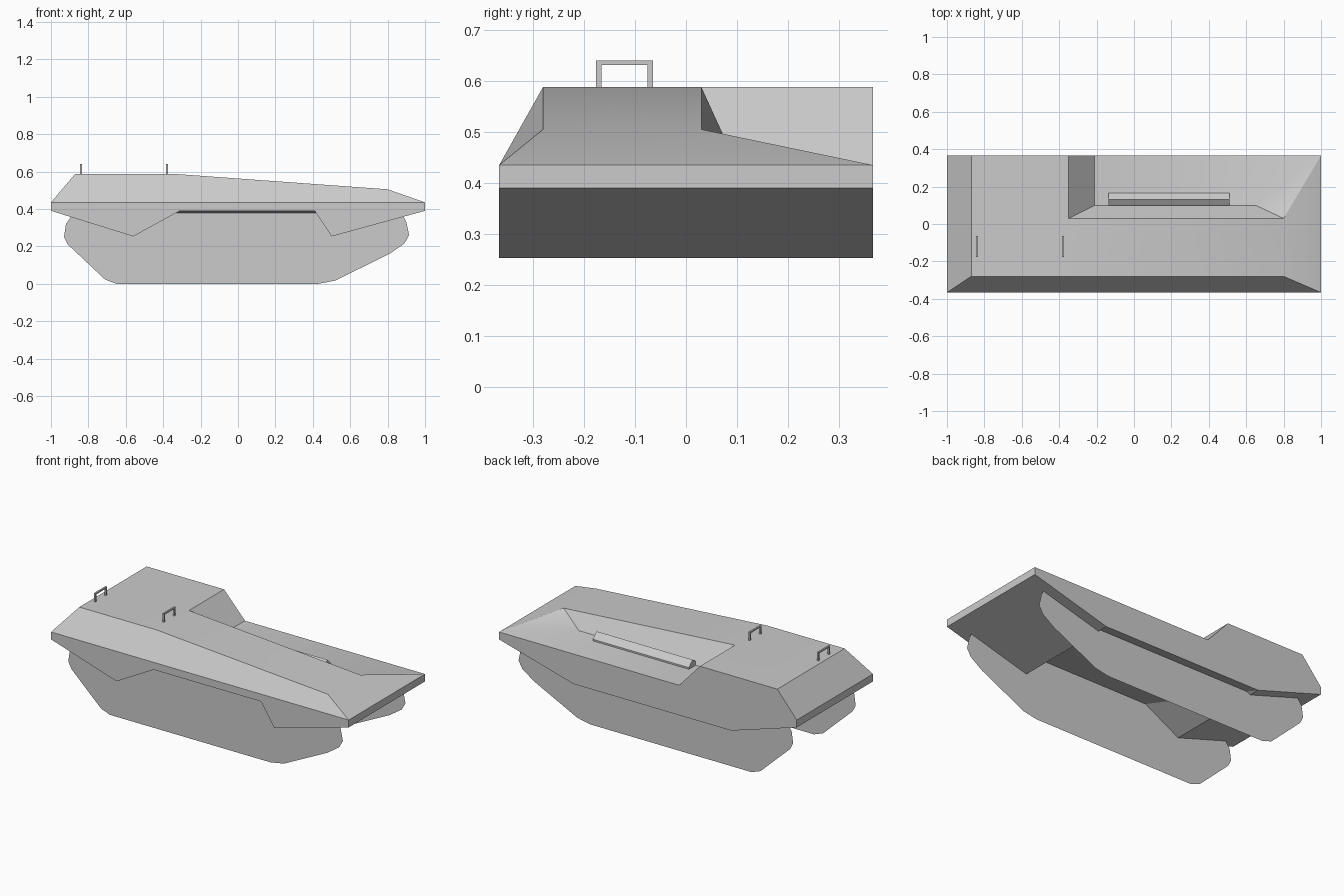
import bpy
import bmesh
import math

default = bpy.data.objects.get("Cube")
if default:
    bpy.data.objects.remove(default, do_unlink=True)

grey = bpy.data.materials.new("plain_grey")
grey.use_nodes = True
colour = (0.6, 0.6, 0.6, 1)
grey.diffuse_color = colour
grey.node_tree.nodes["Principled BSDF"].inputs["Base Color"].default_value = colour

W = 0.366  # half width of the hull


def build(name, points, faces, smooth=False):
    """Make an object from named points and faces listed by those names."""
    bm = bmesh.new()
    verts = {key: bm.verts.new(co) for key, co in points.items()}
    for face in faces:
        bm.faces.new([verts[key] for key in face])
    if smooth:
        bmesh.ops.recalc_face_normals(bm, faces=bm.faces)
    mesh = bpy.data.meshes.new(name)
    bm.to_mesh(mesh)
    bm.free()
    mesh.materials.append(grey)
    obj = bpy.data.objects.new(name, mesh)
    bpy.context.collection.objects.link(obj)
    if smooth:
        bpy.ops.object.select_all(action='DESELECT')
        obj.select_set(True)
        bpy.context.view_layer.objects.active = obj
        bpy.ops.object.shade_smooth_by_angle(angle=math.radians(30))
    return obj


def prism(name, profile, x0, x1):
    """Extrude a (y, z) profile along x."""
    n = len(profile)
    points = {(e, i): (x, *p) for e, x in enumerate((x0, x1))
              for i, p in enumerate(profile)}
    faces = [[(e, i) for i in range(n)] for e in (0, 1)]
    faces += [[(0, i), (0, (i + 1) % n), (1, (i + 1) % n), (1, i)] for i in range(n)]
    return build(name, points, faces, smooth=True)


# Hull: matching front and back outlines, with a wheel-arch style notch in front
hull = {}
for side, y in (("f", -W), ("b", W)):
    hull[side + "_rear_low"] = (-1, y, 0.39)
    hull[side + "_rear_belt"] = (-1, y, 0.435)
    hull[side + "_rear_keel"] = (-0.56, y, 0.253)
    hull[side + "_nose_keel"] = (0.5, y, 0.253)
    hull[side + "_nose_low"] = (1, y, 0.39)
    hull[side + "_nose_belt"] = (1, y, 0.435)
hull.update({
    "notch_rear": (-0.31, -W, 0.39), "notch_nose": (0.41, -W, 0.39),
    "f_rear_top": (-0.87, -0.28, 0.588), "f_mid_top": (-0.35, -0.28, 0.588),
    "f_nose_top": (0.8, -0.28, 0.505),
    "b_rear_top": (-0.87, W, 0.588), "b_mid_top": (-0.35, W, 0.588),
    "step_rear": (-0.35, 0.03, 0.588), "step_nose": (0.8, 0.03, 0.505),
    "floor_rear": (-0.21, 0.1, 0.435), "floor_nose": (0.65, 0.1, 0.435),
    "floor_back": (-0.21, W, 0.435),
})
hull_faces = [
    # front skirt and sloping front
    ("f_rear_belt", "f_rear_low", "f_rear_keel", "notch_rear", "notch_nose",
     "f_nose_keel", "f_nose_low", "f_nose_belt"),
    ("f_rear_belt", "f_nose_belt", "f_nose_top", "f_mid_top", "f_rear_top"),
    # ends
    ("f_rear_low", "f_rear_belt", "b_rear_belt", "b_rear_low"),
    ("f_rear_belt", "f_rear_top", "b_rear_top", "b_rear_belt"),
    ("f_nose_low", "b_nose_low", "b_nose_belt", "f_nose_belt"),
    # deck
    ("f_rear_top", "f_mid_top", "step_rear", "b_mid_top", "b_rear_top"),
    ("f_mid_top", "f_nose_top", "step_nose", "step_rear"),
    ("f_nose_top", "f_nose_belt", "b_nose_belt", "step_nose"),
    # sunken side deck
    ("step_rear", "step_nose", "floor_nose", "floor_rear"),
    ("step_nose", "b_nose_belt", "floor_nose"),
    ("floor_rear", "floor_nose", "b_nose_belt", "floor_back"),
    ("step_rear", "floor_rear", "floor_back", "b_mid_top"),
    # back side
    ("b_rear_low", "b_rear_belt", "b_rear_top", "b_mid_top", "floor_back",
     "b_nose_belt", "b_nose_low", "b_nose_keel", "b_rear_keel"),
    # underside
    ("f_rear_low", "b_rear_low", "b_rear_keel", "f_rear_keel"),
    ("f_rear_keel", "b_rear_keel", "notch_rear"),
    ("notch_rear", "b_rear_keel", "b_nose_keel", "notch_nose"),
    ("notch_nose", "b_nose_keel", "f_nose_keel"),
    ("f_nose_keel", "b_nose_keel", "b_nose_low", "f_nose_low"),
]
build("hull", hull, hull_faces, smooth=True)

# Track plates: flat sheets hanging below the hull
track = [(-0.65, 0), (0.43, 0), (0.52, 0.017), (0.81, 0.16), (0.89, 0.215),
         (0.915, 0.26), (0.9, 0.33), (0.87, 0.39), (-0.87, 0.39),
         (-0.92, 0.32), (-0.93, 0.25), (-0.91, 0.21), (-0.71, 0.022)]
for name, y in (("front_track", -0.3), ("back_track", 0.3)):
    points = {i: (x, y, z) for i, (x, z) in enumerate(track)}
    order = list(points)
    build(name, points, [order if y < 0 else order[::-1]])

# Ridge bar lying on the sunken deck
prism("deck_bar", [(0.1, 0.435), (0.165, 0.435), (0.165, 0.445), (0.13, 0.48), (0.1, 0.46)],
      -0.135, 0.51)

# Grab handles on the deck
handle = [(-0.176, 0.58), (-0.176, 0.64), (-0.065, 0.64), (-0.065, 0.58),
          (-0.075, 0.58), (-0.075, 0.631), (-0.166, 0.631), (-0.166, 0.58)]
for name, x in (("rear_handle", -0.84), ("middle_handle", -0.38)):
    prism(name, handle, x - 0.005, x + 0.005)
